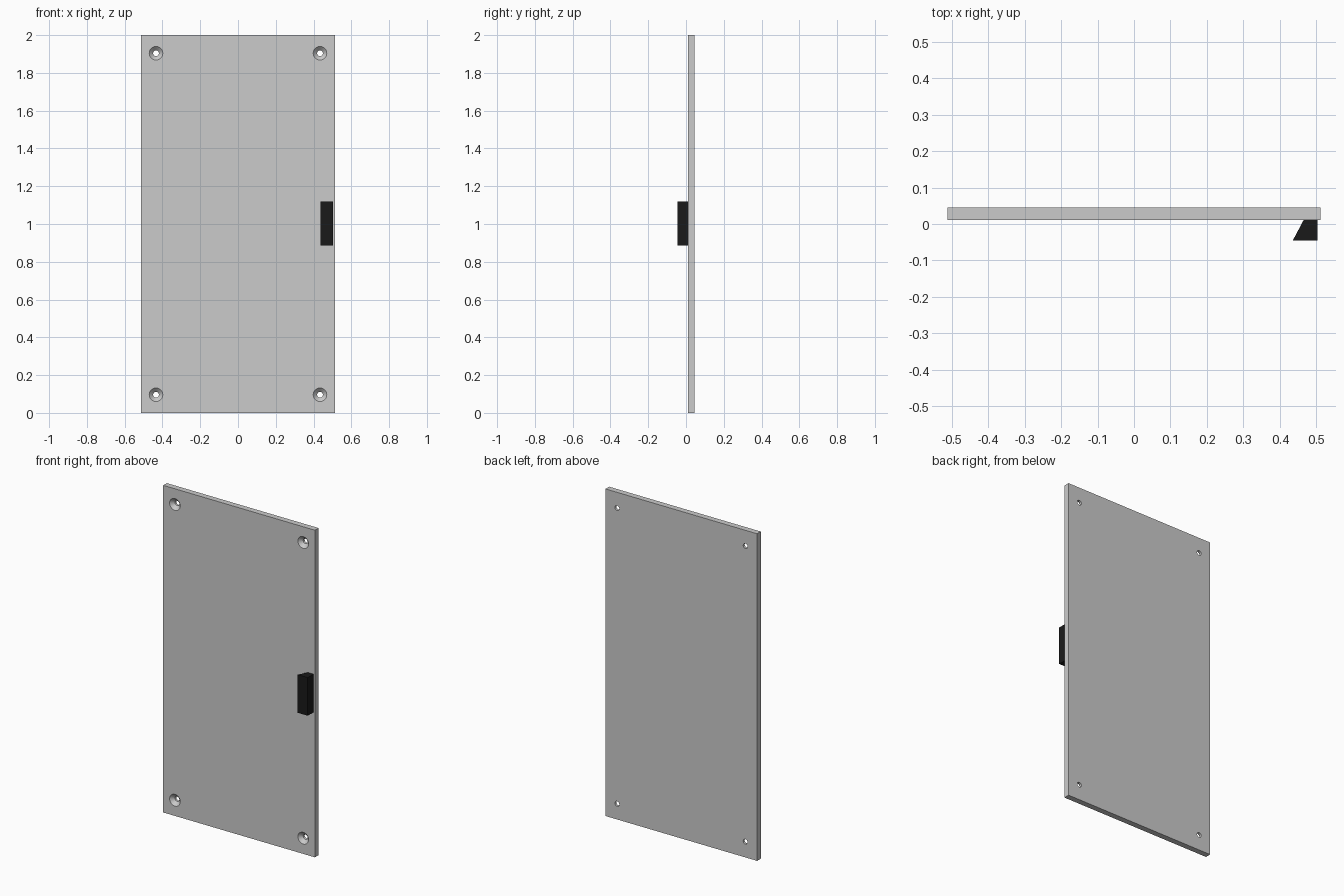
import bpy, bmesh
from math import cos, sin, pi

if "Cube" in bpy.data.objects:
    bpy.data.objects.remove(bpy.data.objects["Cube"])

HALF_W, HEIGHT = 0.513, 2.0
Y_FRONT, Y_BACK = 0.0105, 0.046


def make_object(name, bm):
    bmesh.ops.recalc_face_normals(bm, faces=bm.faces)
    mesh = bpy.data.meshes.new(name)
    bm.to_mesh(mesh)
    bm.free()
    ob = bpy.data.objects.new(name, mesh)
    bpy.context.collection.objects.link(ob)
    return ob


def extrude_profile(name, pts, z0, z1):
    """Prism from an (x, y) outline between two heights."""
    bm = bmesh.new()
    face = bm.faces.new([bm.verts.new((x, y, z0)) for x, y in pts])
    ext = bmesh.ops.extrude_face_region(bm, geom=[face])["geom"]
    verts = [v for v in ext if isinstance(v, bmesh.types.BMVert)]
    bmesh.ops.translate(bm, verts=verts, vec=(0, 0, z1 - z0))
    return make_object(name, bm)


def add_lathe(bm, cx, cz, profile, n=32):
    """Closed solid turned about a y-parallel axis from (radius, y) points."""
    rings = [[bm.verts.new((cx + r * cos(2 * pi * i / n), y, cz + r * sin(2 * pi * i / n)))
              for i in range(n)] for r, y in profile]
    for a, b in zip(rings, rings[1:]):
        for i in range(n):
            j = (i + 1) % n
            bm.faces.new((a[i], a[j], b[j], b[i]))
    bm.faces.new(rings[0])
    bm.faces.new(rings[-1])


# Flat door panel
panel = extrude_profile("door_panel", [(-HALF_W, Y_FRONT), (HALF_W, Y_FRONT),
                                       (HALF_W, Y_BACK), (-HALF_W, Y_BACK)], 0, HEIGHT)

# Countersunk screw holes in the four corners
bm = bmesh.new()
sink = [(0.036, Y_FRONT - 0.01), (0.036, Y_FRONT), (0.015, Y_FRONT + 0.021), (0.015, Y_BACK + 0.01)]
for x in (-0.434, 0.434):
    for z in (0.096, 1.904):
        add_lathe(bm, x, z, sink)
cutter = make_object("screw_hole_cutter", bm)
cutter.hide_render = True

cut = panel.modifiers.new("screw_holes", 'BOOLEAN')
cut.operation = 'DIFFERENCE'
cut.solver = 'EXACT'
cut.object = cutter
bpy.context.view_layer.objects.active = panel
panel.select_set(True)
bpy.ops.object.modifier_apply(modifier=cut.name)
bpy.data.objects.remove(cutter)
bpy.ops.object.shade_smooth_by_angle(angle=pi / 6)

# Wedge-shaped pull handle near the right edge
handle = extrude_profile("pull_handle", [(0.436, -0.046), (0.504, -0.046),
                                         (0.504, Y_FRONT), (0.466, Y_FRONT)], 0.885, 1.118)
black = bpy.data.materials.new("black_plastic")
black.diffuse_color = (0.01, 0.01, 0.01, 1)
black.use_nodes = True
black.node_tree.nodes["Principled BSDF"].inputs["Base Color"].default_value = black.diffuse_color
handle.data.materials.append(black)
